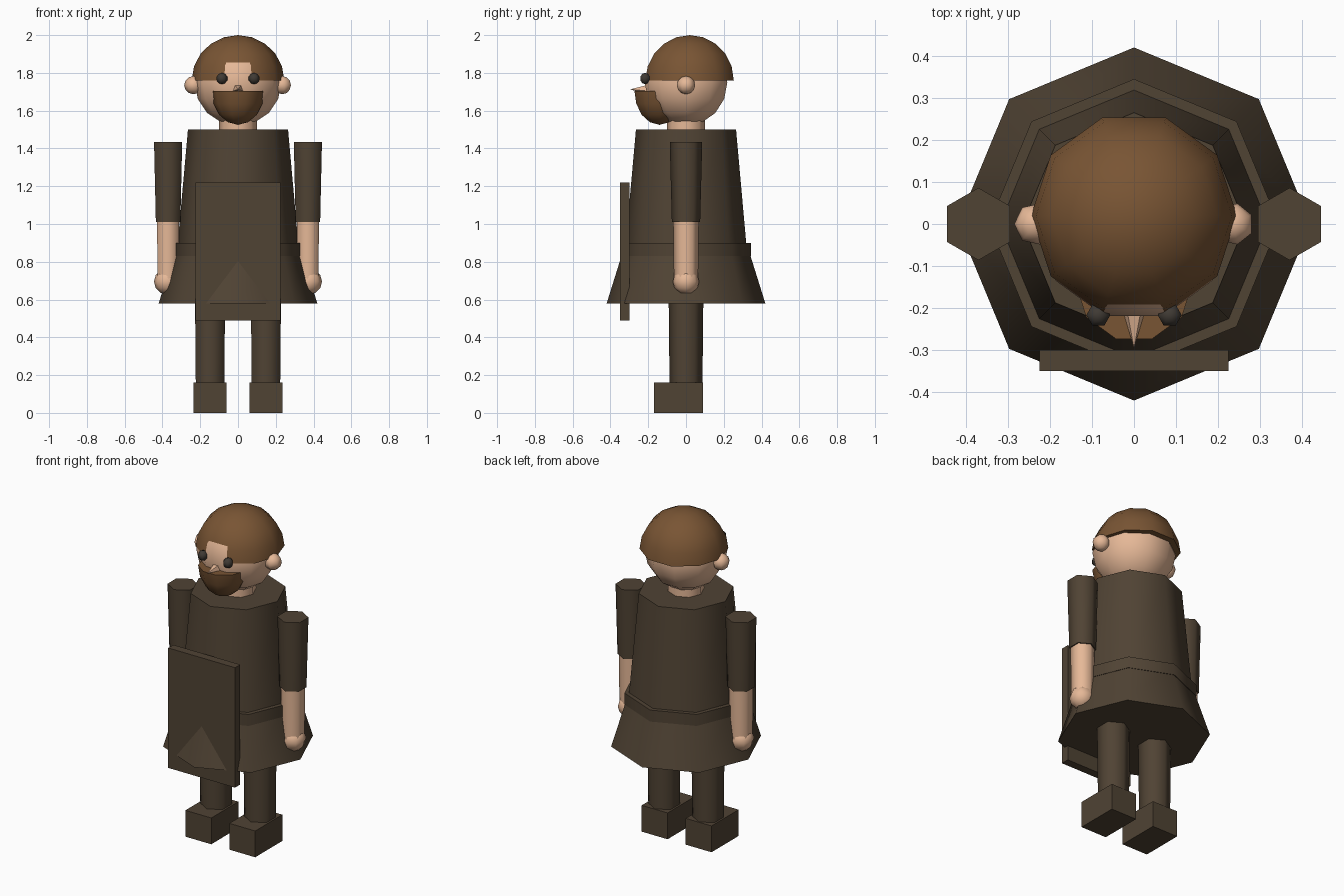
import bpy, bmesh, math
from mathutils import Matrix, Vector

cube = bpy.data.objects.get("Cube")
if cube:
    bpy.data.objects.remove(cube, do_unlink=True)


def material(name, color):
    mat = bpy.data.materials.new(name)
    mat.use_nodes = True
    mat.diffuse_color = (*color, 1)
    mat.node_tree.nodes["Principled BSDF"].inputs["Base Color"].default_value = (*color, 1)
    return mat


CLOTH = material("dark brown cloth", (0.08, 0.056, 0.034))
SKIN = material("skin", (0.79, 0.48, 0.31))
HAIR = material("brown hair", (0.19, 0.09, 0.034))
EYE = material("dark eye", (0.05, 0.042, 0.034))


def finish(name, bm, mat, smooth=True):
    bmesh.ops.recalc_face_normals(bm, faces=bm.faces)
    mesh = bpy.data.meshes.new(name)
    bm.to_mesh(mesh)
    bm.free()
    mesh.materials.append(mat)
    obj = bpy.data.objects.new(name, mesh)
    bpy.context.collection.objects.link(obj)
    if smooth:
        bpy.ops.object.select_all(action="DESELECT")
        obj.select_set(True)
        bpy.context.view_layer.objects.active = obj
        bpy.ops.object.shade_smooth_by_angle(angle=math.radians(62))
    return obj


def lathe(name, profile, sides, mat, at=(0, 0, 0), turn=0, tilt=0, smooth=True):
    """Spin (radius, height) points around z into a closed solid."""
    bm = bmesh.new()
    place = Matrix.Translation(at) @ Matrix.Rotation(tilt, 4, "X")
    rings = []
    for r, z in profile:
        steps = [0] if r < 1e-4 else range(sides)
        angles = [turn + math.tau * i / sides for i in steps]
        rings.append([bm.verts.new(place @ Vector((r * math.cos(a), r * math.sin(a), z)))
                      for a in angles])
    for low, high in zip(rings, rings[1:]):
        for i in range(sides):
            j = (i + 1) % sides
            corners = [low[i % len(low)], low[j % len(low)],
                       high[j % len(high)], high[i % len(high)]]
            bm.faces.new(list(dict.fromkeys(corners)))
    for ring in (rings[0], rings[-1]):
        if len(ring) > 1:
            bm.faces.new(ring)
    return finish(name, bm, mat, smooth)


def arc(r, height, start, end, steps):
    """Profile of an ellipse between two latitudes in degrees."""
    lats = [math.radians(start + (end - start) * i / steps) for i in range(steps + 1)]
    return [(r * math.cos(a), height * math.sin(a)) for a in lats]


def box(name, low, high, mat):
    bm = bmesh.new()
    bmesh.ops.create_cube(bm, size=1)
    low, high = Vector(low), Vector(high)
    bmesh.ops.scale(bm, vec=high - low, verts=bm.verts)
    bmesh.ops.translate(bm, vec=(low + high) / 2, verts=bm.verts)
    return finish(name, bm, mat, smooth=False)


# Tunic, skirt, belt and front panel
lathe("tunic", [(0.325, 0.83), (0.265, 1.5)], 8, CLOTH)
lathe("skirt", [(0.42, 0.58), (0.32, 0.9)], 8, CLOTH)
lathe("belt", [(0.345, 0.83), (0.345, 0.9)], 8, CLOTH)
box("front_panel", (-0.225, -0.35, 0.49), (0.225, -0.3, 1.22), CLOTH)

# Head, hair and beard
lathe("neck", [(0.1, 1.46), (0.1, 1.58)], 8, SKIN)
lathe("head", arc(0.23, 0.23, -90, 90, 8), 10, SKIN, at=(0, 0, 1.75))
lathe("hair", arc(0.245, 0.24, 0, 90, 5), 10, HAIR, at=(0, 0.02, 1.76))
lathe("beard", arc(0.14, 0.18, -90, 0, 4), 10, HAIR, at=(0, -0.14, 1.705))
lathe("nose", [(0.03, 0), (0, 0.095)], 5, SKIN, at=(0, -0.2, 1.713),
      turn=-math.pi / 2, tilt=math.pi / 2, smooth=False)

# Paired parts
for side, s in (("left", 1), ("right", -1)):
    lathe(side + "_eye", arc(0.03, 0.03, -90, 90, 5), 6, EYE, at=(s * 0.085, -0.217, 1.77))
    lathe(side + "_ear", arc(0.05, 0.048, -90, 90, 6), 7, SKIN,
          at=(s * 0.235, 0, 1.735), turn=math.pi)
    arm = (s * 0.37, 0, 0)
    up = math.pi / 2
    lathe(side + "_sleeve", [(0.075, 1.01), (0.086, 1.435)], 6, CLOTH, at=arm, turn=up)
    lathe(side + "_forearm", [(0.064, 0.69), (0.068, 1.03)], 6, SKIN, at=arm, turn=up)
    lathe(side + "_hand", arc(0.07, 0.068, -90, 90, 6), 8, SKIN, at=(s * 0.375, 0, 0.695))
    lathe(side + "_leg", [(0.087, 0.14), (0.092, 0.62)], 6, CLOTH, at=(s * 0.148, 0, 0), turn=up)
    box(side + "_boot", (s * 0.148 - 0.087, -0.17, 0), (s * 0.148 + 0.087, 0.09, 0.16), CLOTH)
